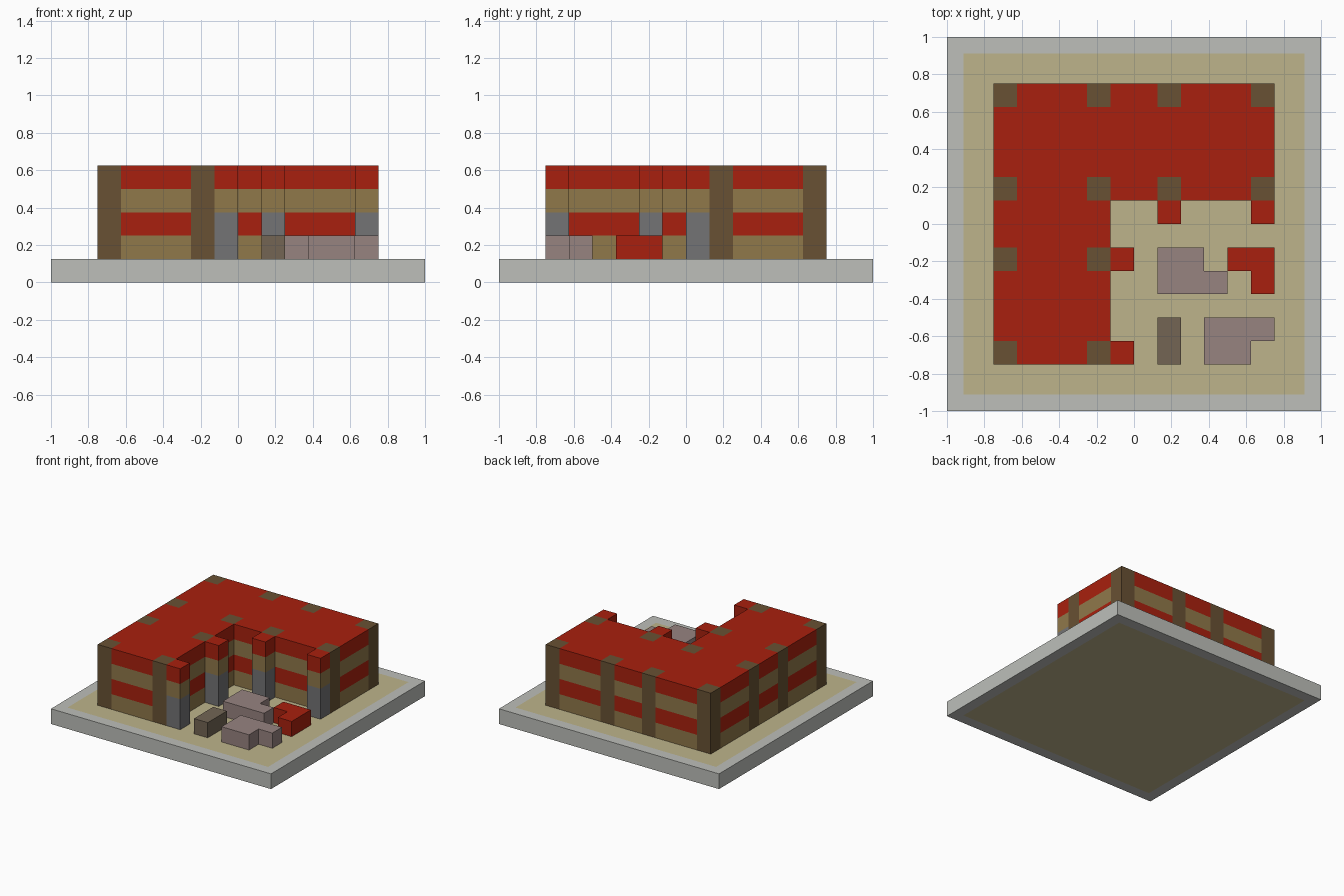
import bpy, bmesh
from mathutils import Vector

if "Cube" in bpy.data.objects:
    bpy.data.objects.remove(bpy.data.objects["Cube"], do_unlink=True)

U = 1 / 8            # edge of one building block


def material(name, r, g, b):
    """Flat material from 8-bit display values."""
    def lin(v):
        v /= 255
        return v / 12.92 if v <= 0.04045 else ((v + 0.055) / 1.055) ** 2.4
    colour = (lin(r), lin(g), lin(b), 1)
    m = bpy.data.materials.new(name)
    m.use_nodes = True
    m.diffuse_color = colour
    bsdf = m.node_tree.nodes["Principled BSDF"]
    bsdf.inputs["Base Color"].default_value = colour
    bsdf.inputs["Roughness"].default_value = 0.9
    return m


STONE = material("pale_stone", 189, 191, 186)
SAND = material("sand", 190, 180, 139)
RED = material("red_clay", 169, 32, 14)
TAN = material("tan_plank", 144, 120, 74)
BARK = material("brown_log", 104, 81, 51)
GREY = material("grey_rock", 115, 115, 117)
MAUVE = material("mauve_stone", 151, 131, 128)
TAUPE = material("taupe_wood", 115, 101, 84)

WALL = [TAN, RED, TAN, RED]           # storeys from the ground up
PILLAR = [GREY, GREY, TAN, RED]
LOG = [BARK] * 4


def finish(name, bm, mats):
    mesh = bpy.data.meshes.new(name)
    bm.to_mesh(mesh)
    bm.free()
    for m in mats:
        mesh.materials.append(m)
    obj = bpy.data.objects.new(name, mesh)
    bpy.context.collection.objects.link(obj)


# Ground slab with a sand field inset above and below
bm = bmesh.new()
bmesh.ops.create_cube(bm, size=2)
bmesh.ops.scale(bm, vec=(1, 1, U / 2), verts=bm.verts)
bmesh.ops.translate(bm, vec=(0, 0, U / 2), verts=bm.verts)
bm.normal_update()
flat = [f for f in bm.faces if abs(f.normal.z) > 0.5]
bmesh.ops.inset_region(bm, faces=flat, thickness=U)
for f in flat:
    f.material_index = 1
finish("ground_slab", bm, [STONE, SAND])

# Block layout: each cell remembers its part and material
cells = {}


def fill(part, x0, x1, y0, y1, storeys):
    for x in range(x0, x1):
        for y in range(y0, y1):
            for level, mat in enumerate(storeys, start=1):
                cells[x, y, level] = (part, mat)


# L-shaped house: west wing and north wing
fill("house_walls", -6, -1, -6, 6, WALL)
fill("house_walls", -1, 6, 1, 6, WALL)

# Log posts flush with the walls
for y in (-6, -2, 1, 5):
    for x in (-6, -2):
        fill("log_posts", x, x + 1, y, y + 1, LOG)
for y in (1, 5):
    for x in (1, 5):
        fill("log_posts", x, x + 1, y, y + 1, LOG)

# Pillars standing out into the courtyard
for y in (-6, -2):
    fill("courtyard_pillars", -1, 0, y, y + 1, PILLAR)
for x in (1, 5):
    fill("courtyard_pillars", x, x + 1, 0, 1, PILLAR)

# Low courtyard furniture
fill("rear_bench", 1, 3, -2, -1, [MAUVE])
fill("rear_bench", 1, 4, -3, -2, [MAUVE])
fill("front_bench", 3, 6, -5, -4, [MAUVE])
fill("front_bench", 3, 5, -6, -5, [MAUVE])
fill("corner_seat", 4, 6, -2, -1, [RED])
fill("corner_seat", 5, 6, -3, -2, [RED])
fill("wooden_trough", 1, 2, -6, -4, [TAUPE])


def build(part):
    """Mesh the exposed sides of every block in one part."""
    bm = bmesh.new()
    mats = []
    sides = [Vector(v) for v in ((1, 0, 0), (0, 1, 0), (0, 0, 1))]
    for (x, y, z), (owner, mat) in cells.items():
        if owner != part:
            continue
        if mat not in mats:
            mats.append(mat)
        centre = Vector((x, y, z)) + Vector((0.5, 0.5, 0.5))
        for axis in range(3):
            for sign in (1, -1):
                n = sides[axis] * sign
                near = (x + int(n.x), y + int(n.y), z + int(n.z))
                if near in cells or near[2] == 0:
                    continue
                a = sides[(axis + 1) % 3] * sign
                b = sides[(axis + 2) % 3]
                mid = centre + n / 2
                ring = [(-a - b) / 2, (a - b) / 2, (a + b) / 2, (b - a) / 2]
                f = bm.faces.new([bm.verts.new((mid + c) * U) for c in ring])
                f.material_index = mats.index(mat)
    bmesh.ops.remove_doubles(bm, verts=bm.verts, dist=U / 100)
    finish(part, bm, mats)


for part in dict.fromkeys(owner for owner, _ in cells.values()):
    build(part)
